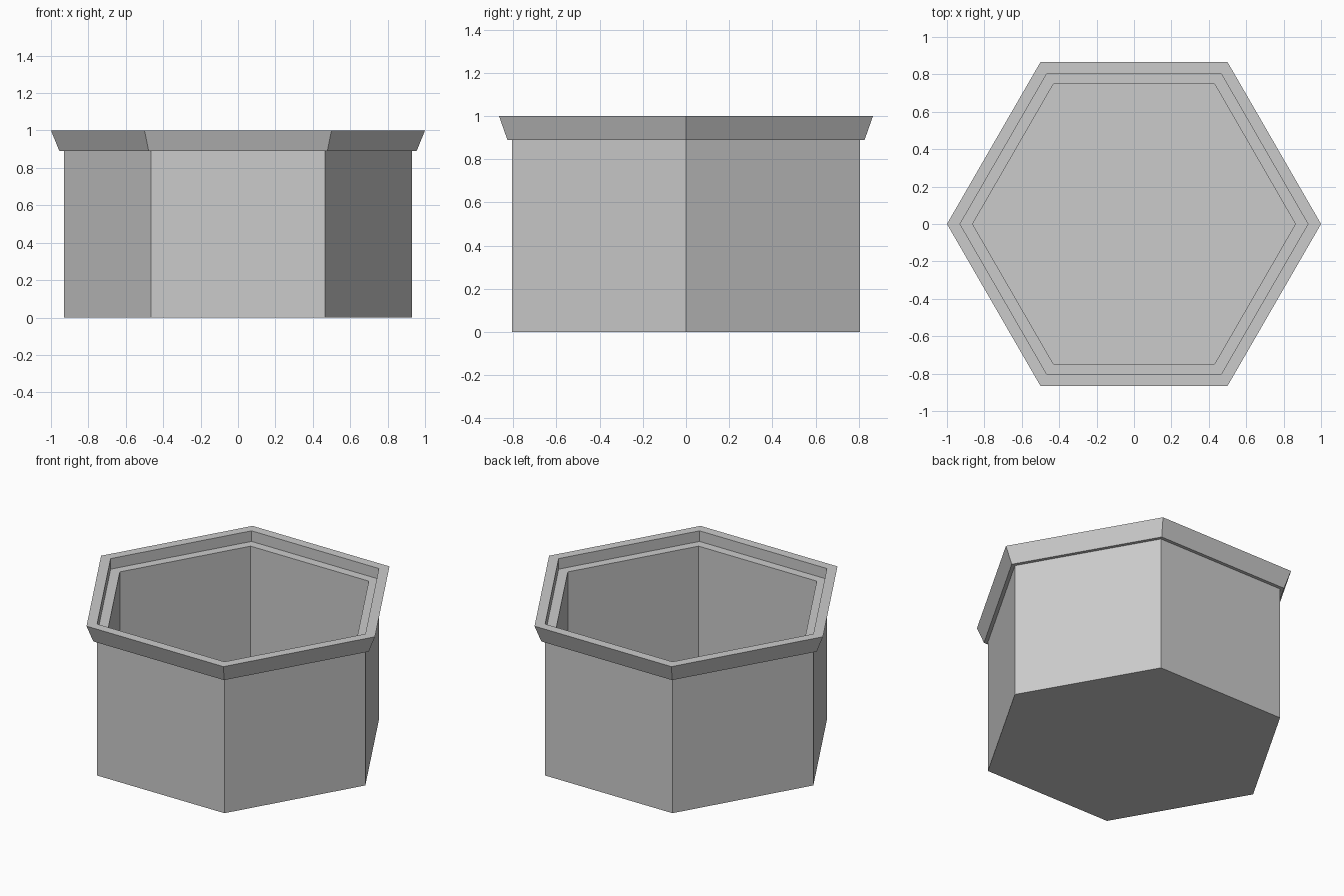
import bpy
import math

cube = bpy.data.objects.get("Cube")
if cube:
    bpy.data.objects.remove(cube, do_unlink=True)

SIDES = 6

# Plain grey finish
grey = bpy.data.materials.new("plain_grey")
grey.use_nodes = True
colour = (0.6, 0.6, 0.6, 1.0)
grey.diffuse_color = colour
grey.node_tree.nodes["Principled BSDF"].inputs["Base Color"].default_value = colour


def hexagonal_pot(name, profile):
    """Sweep a (radius, height) profile round six corners and cap both ends."""
    verts = []
    for radius, height in profile:
        for i in range(SIDES):
            a = math.tau * i / SIDES
            verts.append((radius * math.cos(a), radius * math.sin(a), height))
    faces = [tuple(reversed(range(SIDES)))]
    for ring in range(len(profile) - 1):
        low, high = ring * SIDES, (ring + 1) * SIDES
        for i in range(SIDES):
            j = (i + 1) % SIDES
            faces.append((low + i, low + j, high + j, high + i))
    last = (len(profile) - 1) * SIDES
    faces.append(tuple(range(last, last + SIDES)))
    mesh = bpy.data.meshes.new(name)
    mesh.from_pydata(verts, [], faces)
    mesh.materials.append(grey)
    obj = bpy.data.objects.new(name, mesh)
    bpy.context.collection.objects.link(obj)
    return obj


# Outer wall, flared rim, lid ledge, inner wall and floor
hexagonal_pot("hexagonal_planter", [
    (0.93, 0.0),
    (0.93, 0.89),
    (0.955, 0.89),
    (1.0, 1.0),
    (0.93, 1.0),
    (0.93, 0.93),
    (0.863, 0.93),
    (0.863, 0.07),
])
